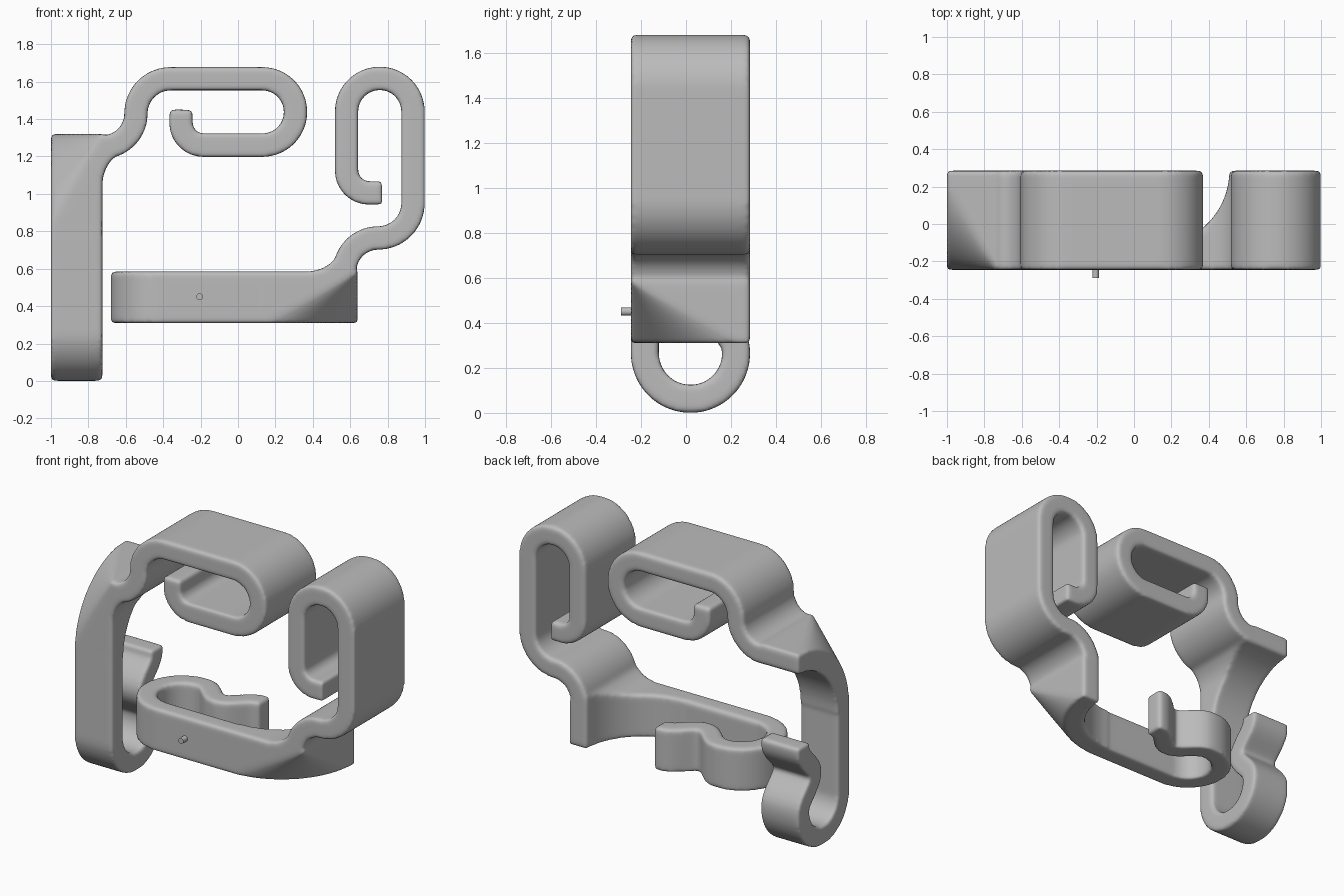
import bpy, bmesh
from math import sin, cos, pi, radians
from mathutils import Matrix, Vector

cube = bpy.data.objects.get("Cube")
if cube:
    bpy.data.objects.remove(cube, do_unlink=True)

grey = bpy.data.materials.new("plain grey")
grey.use_nodes = True
grey.diffuse_color = (0.5, 0.5, 0.5, 1)
grey.node_tree.nodes["Principled BSDF"].inputs["Base Color"].default_value = (0.5, 0.5, 0.5, 1)

FRONT, BACK = -0.245, 0.285     # depth of the clip
LOW, HIGH = 0.31, 0.585         # height of the lower band
HALF = 0.062                    # half the wall thickness
BEND_X = 0.11                   # where the band starts to bend back


def arc(cx, cy, r, start, end, steps=20):
    angles = [radians(start + (end - start) * i / steps) for i in range(steps + 1)]
    return [(cx + r * cos(a), cy + r * sin(a)) for a in angles]


def ribbon(path):
    """Outline of a strip of even thickness along a path."""
    pts = [Vector(p) for p in path]
    left, right = [], []
    for i, p in enumerate(pts):
        t = Vector((0, 0))
        if i > 0:
            t += (p - pts[i - 1]).normalized()
        if i < len(pts) - 1:
            t += (pts[i + 1] - p).normalized()
        t.normalize()
        n = Vector((-t.y, t.x)) * HALF
        left.append(tuple(p + n))
        right.append(tuple(p - n))
    return left + right[::-1]


def prism(outline, lo, hi, axis):
    """Mesh of an outline extruded along y or z."""
    def place(p, d):
        return (p[0], d, p[1]) if axis == "y" else (p[0], p[1], d)
    bm = bmesh.new()
    face = bm.faces.new([bm.verts.new(place(p, lo)) for p in outline])
    new = bmesh.ops.extrude_face_region(bm, geom=[face])["geom"]
    shift = Vector(place((0, 0), hi - lo))
    bmesh.ops.translate(bm, vec=shift, verts=[v for v in new if isinstance(v, bmesh.types.BMVert)])
    return finish(bm, "prism")


def finish(bm, name):
    bmesh.ops.recalc_face_normals(bm, faces=bm.faces)
    mesh = bpy.data.meshes.new(name)
    bm.to_mesh(mesh)
    bm.free()
    return mesh


def add(name, mesh):
    obj = bpy.data.objects.new(name, mesh)
    bpy.context.collection.objects.link(obj)
    return obj


def cut(mesh, cutter):
    """Mesh with the cutter taken away."""
    obj = add("uncut", mesh)
    mod = obj.modifiers.new("cut", "BOOLEAN")
    mod.operation, mod.solver, mod.object = "DIFFERENCE", "EXACT", cutter
    deps = bpy.context.evaluated_depsgraph_get()
    result = bpy.data.meshes.new_from_object(obj.evaluated_get(deps))
    bpy.data.objects.remove(obj, do_unlink=True)
    return result


# Upper hook, extruded front to back
hook = prism(ribbon(
    [(0.77, 1.006)] + arc(0.70, 1.125, 0.12, -90, -180)
    + arc(0.758, 1.44, 0.178, 180, 0, 32)
    + arc(0.75, 0.95, 0.186, 0, -90)
    + arc(0.75, HIGH, 0.18, 90, 180)[1:] + [(0.57, 0.56)]), FRONT, BACK, "y")

# Fillet between hook and band
foot = prism(arc(0.37, 0.785, 0.2, -90, -25) + [(0.6, 0.7), (0.6, 0.57), (0.37, 0.57)],
             FRONT, BACK, "y")

# Corner block: square on top, curved underneath
bm = bmesh.new()
top = [(BEND_X, FRONT), (0.64, FRONT), (0.64, BACK), (BEND_X, BACK)]
base = arc(BEND_X, BACK, BACK - FRONT, -90, 0, 32) + [(BEND_X, BACK)]
for ring, z in ((top, HIGH), (base, LOW)):
    for x, y in ring:
        bm.verts.new((x, y, z))
bmesh.ops.convex_hull(bm, input=bm.verts)
block = finish(bm, "block")

# Lower band with a round return and a wavy tongue
wave = [(-0.40 + 0.02 * i, 0.161 + 0.062 * cos(2 * pi * i / 20)) for i in range(21)]
band = prism(ribbon(
    [(0.16, FRONT + HALF), (0, FRONT + HALF)]
    + arc(-0.415, 0.02, 0.203, -90, -270, 32) + wave + [(0.035, 0.223)]), LOW, HIGH, "z")

# Inside curve of the corner
cutter = add("corner_cutter", prism(
    arc(BEND_X, BACK, 0.4, -90, 0, 32) + [(0.51, 0.6), (-0.3, 0.6), (-0.3, BACK - 0.4)],
    0.1, 0.84, "z"))
cutter.hide_render = True
pieces = [hook, cut(foot, cutter), cut(block, cutter), band]
bpy.data.objects.remove(cutter, do_unlink=True)

# The second clip is the first with x and z exchanged
swap = Matrix(((0, 0, 1, -1.31), (0, 1, 0, 0), (1, 0, 0, 0.68), (0, 0, 0, 1)))
for name, matrix in (("lower_clip", Matrix.Identity(4)), ("upright_clip", swap)):
    bm = bmesh.new()
    for piece in pieces:
        bm.from_mesh(piece)
    bm.transform(matrix)
    clip = add(name, finish(bm, name))
    clip.data.materials.append(grey)
    # Fuse the pieces and round every edge
    fuse = clip.modifiers.new("fuse", "REMESH")
    fuse.mode, fuse.voxel_size, fuse.use_smooth_shade = "VOXEL", 0.012, True
    soft = clip.modifiers.new("soften", "SMOOTH")
    soft.factor, soft.iterations = 0.5, 12

# Small pin on the front of the lower clip
bpy.ops.mesh.primitive_cylinder_add(vertices=24, radius=0.018, depth=0.06,
                                    location=(-0.205, -0.258, 0.45), rotation=(pi / 2, 0, 0))
pin = bpy.context.object
pin.name = "pin"
pin.data.materials.append(grey)
bpy.ops.object.shade_smooth_by_angle()
